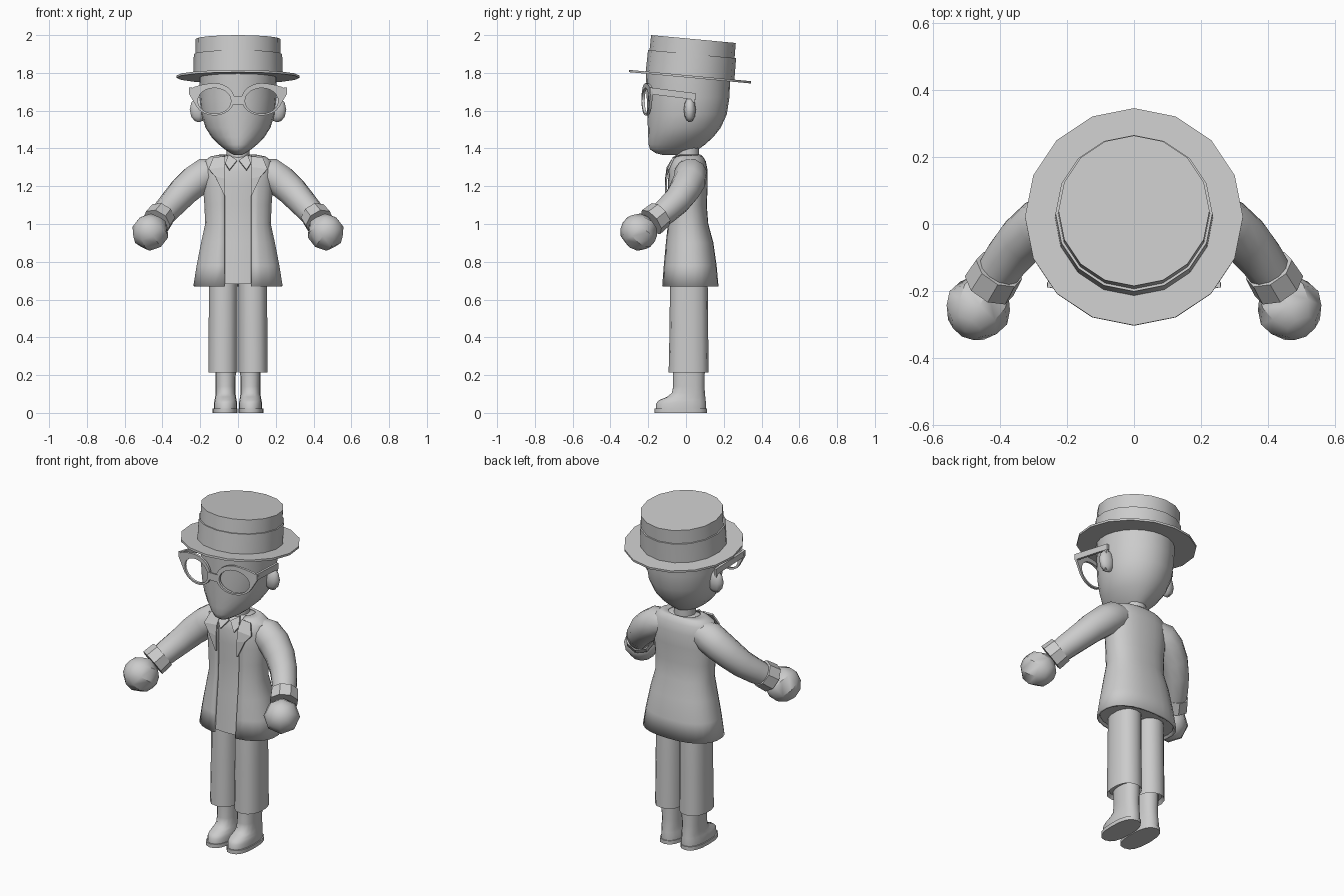
import bpy, bmesh
from math import sin, cos, pi, asin, radians, copysign
from mathutils import Vector

if "Cube" in bpy.data.objects:
    bpy.data.objects.remove(bpy.data.objects["Cube"])


def skin(name, rings, wrap=True, loop=False, caps=(True, True), angle=35, thick=0):
    """Bridge equal-length point rings into a surface."""
    bm = bmesh.new()
    vs = [[bm.verts.new(p) for p in r] for r in rings]
    n = len(vs[0])
    pairs = list(zip(vs, vs[1:])) + ([(vs[-1], vs[0])] if loop else [])
    for a, b in pairs:
        for i in range(n if wrap else n - 1):
            j = (i + 1) % n
            bm.faces.new((a[i], a[j], b[j], b[i]))
    if wrap and not loop:
        if caps[0]:
            bm.faces.new(vs[0][::-1])
        if caps[1]:
            bm.faces.new(vs[-1])
    bmesh.ops.recalc_face_normals(bm, faces=bm.faces)
    me = bpy.data.meshes.new(name)
    bm.to_mesh(me)
    bm.free()
    ob = bpy.data.objects.new(name, me)
    bpy.context.collection.objects.link(ob)
    if thick:
        m = ob.modifiers.new("thickness", 'SOLIDIFY')
        m.thickness, m.offset = thick, 0
    bpy.ops.object.select_all(action='DESELECT')
    ob.select_set(True)
    bpy.context.view_layer.objects.active = ob
    if angle:
        bpy.ops.object.shade_smooth_by_angle(angle=radians(angle))
    return ob


def oval(z, hw, yf, yb, cx=0, n=16, e=1.0, gap=0):
    """Horizontal superellipse ring starting at the front; gap leaves an opening."""
    a0 = asin((gap / hw) ** (1 / e)) if gap else 0
    pts = []
    for i in range(n + (1 if gap else 0)):
        a = a0 + (2 * pi - 2 * a0) * i / n
        p = lambda v: copysign(abs(v) ** e, v)
        pts.append((cx + hw * p(sin(a)), (yf + yb) / 2 - (yb - yf) / 2 * p(cos(a)), z))
    return pts


def tube(path, radii, n=10):
    """Round rings that follow a path."""
    path = [Vector(p) for p in path]
    rings = []
    for i, p in enumerate(path):
        d = (path[min(i + 1, len(path) - 1)] - path[max(i - 1, 0)]).normalized()
        u = d.cross(Vector((0.5, 0.7, 0.5))).normalized()
        v = d.cross(u)
        rings.append([p + radii[i] * (u * cos(2 * pi * k / n) + v * sin(2 * pi * k / n)) for k in range(n)])
    return rings


def flip(rings, s):
    return [[(s * p[0], p[1], p[2]) for p in r] for r in rings]


def bar(path, w, h, axis):
    """Rectangular rings, w across x and h across the given axis."""
    return [[(x + a * w / 2, y + b * h / 2 * (axis == 'y'), z + b * h / 2 * (axis == 'z'))
             for a, b in ((-1, -1), (1, -1), (1, 1), (-1, 1))] for x, y, z in path]


# Straw hat, tilted back
disc = lambda prof: [oval(z, r, -r, r) for r, z in prof]
for name, prof in (("hat_brim", [(.325, -.006), (.325, .006)]),
                   ("hat_band", [(.236, 0), (.234, .12)]),
                   ("hat_crown", [(.228, .0), (.225, .2)])):
    hat = skin(name, disc(prof), angle=30)
    hat.location = (0, .021, 1.78)
    hat.rotation_euler.x = radians(-5.3)

# Head and neck
skin("head", [oval(*r, n=24) for r in (
    (1.365, .02, -.12, -.01), (1.375, .04, -.16, .03), (1.395, .07, -.19, .065),
    (1.42, .1, -.198, .1), (1.46, .14, -.2, .145), (1.51, .172, -.202, .184),
    (1.58, .194, -.205, .216), (1.67, .203, -.208, .23), (1.8, .205, -.212, .235))], angle=45)
skin("neck", [oval(1.3, .06, -.05, .07, n=12), oval(1.43, .06, -.05, .07, n=12)])

# Jacket shell, open down the front, and shirt body inside it
coat = [(.67, .238, -.13, .172), (.78, .22, -.122, .162), (.9, .196, -.112, .145),
        (1.0, .174, -.102, .118), (1.1, .178, -.1, .11), (1.2, .186, -.1, .115),
        (1.28, .188, -.098, .115), (1.33, .18, -.085, .105), (1.352, .15, -.065, .092), (1.362, .1, -.05, .08)]
skin("jacket", [oval(z, w - .006, f + .006, b - .006, n=24, e=.85, gap=.07) for z, w, f, b in coat],
     wrap=False, thick=.012, angle=40)
skin("shirt", [oval(z + (.012 if i == 0 else 0), w - .016, f + .016, b - .016, n=20, e=.85)
               for i, (z, w, f, b) in enumerate(coat)], angle=40)

# Glasses bridge
skin("glasses_bridge", bar([(-.03, -.233, 1.655), (.03, -.233, 1.655)], 0, .03, 'z'), thick=.015, angle=0)

for s, side in ((1, "left"), (-1, "right")):
    # Glasses rim with upswept outer corner
    rings = []
    for i in range(24):
        t = 2 * pi * i / 24
        k = max(0, cos(t - .55)) ** 8
        inner = (.125 + .088 * cos(t), 1.652 + .068 * sin(t))
        outer = (.125 + .106 * cos(t) + .043 * k, 1.66 + .086 * sin(t) + .006 * k)
        rings.append([(x, -.24 + .2 * x + d, z) for (x, z), d in
                      ((inner, 0), (outer, 0), (outer, .014), (inner, .014))])
    skin(side + "_glasses_rim", flip(rings, s), loop=True, angle=30)

    # Temple arm with its hook
    skin(side + "_glasses_temple", flip(bar([(.252, -.19, 1.705), (.225, .05, 1.675)], .014, .035, 'z'), s), angle=0)
    skin(side + "_temple_hook", flip(bar([(.225, .035, 1.68), (.222, .02, 1.545)], .014, .025, 'y'), s), angle=0)

    # Ear
    skin(side + "_ear", flip([oval(1.605 + .066 * sin(a), .05 * cos(a), .02 - .032 * cos(a), .02 + .032 * cos(a), .208, 10)
                              for a in (-1.5, -1.1, -.6, 0, .6, 1.1, 1.5)], s), angle=60)

    # Lapel and shirt collar point
    lapel = [[(.068, -.06, 1.355), (.13, -.066, 1.352)], [(.068, -.098, 1.3), (.155, -.094, 1.29)],
             [(.068, -.106, 1.24), (.12, -.104, 1.25)], [(.068, -.106, 1.15), (.072, -.106, 1.15)]]
    skin(side + "_lapel", flip(lapel, s), wrap=False, thick=.01, angle=0)
    collar = [[(.005, -.075, 1.335), (.05, -.05, 1.365)], [(.045, -.1, 1.285), (.068, -.085, 1.32)]]
    skin(side + "_shirt_collar", flip(collar, s), wrap=False, thick=.01, angle=0)

    # Sleeve, cuff and fist
    sleeve = tube([(.11, .025, 1.28), (.17, .025, 1.265), (.225, .018, 1.228), (.285, -.01, 1.175),
                   (.335, -.05, 1.12), (.38, -.105, 1.07), (.43, -.18, 1.01)],
                  [.07, .088, .087, .082, .075, .069, .06], 12)
    skin(side + "_sleeve", flip(sleeve, s), angle=60)
    a, b = (.402, -.135, 1.05), (.432, -.185, 1.01)
    cuff = tube([a, a, b, b], [.055, .076, .08, .055], 8)
    for r, q in ((0, a), (1, a), (2, b), (3, b)):
        d = (Vector(b) - Vector(a)).normalized()
        u = d.cross(Vector((0.5, 0.7, 0.5))).normalized()
        v = d.cross(u)
        rad = (.055, .076, .08, .055)[r]
        cuff[r] = [Vector(q) + rad * (u * cos(pi * k / 4) + v * sin(pi * k / 4)) for k in range(8)]
    skin(side + "_cuff", flip(cuff, s), angle=20)
    bpy.ops.mesh.primitive_uv_sphere_add(segments=8, ring_count=6, radius=.099, location=(s * .464, -.25, .957))
    fist = bpy.context.object
    fist.name = side + "_fist"
    fist.rotation_euler = (radians(55), 0, s * radians(30))
    bpy.ops.object.shade_smooth_by_angle(angle=radians(35))

    # Trouser leg, open at the hem
    leg = [oval(z, w, f, b, s * c, 14, .85) for z, w, f, b, c in (
        (.235, .066, -.078, .106, .079), (.215, .079, -.092, .12, .08), (.45, .078, -.087, .117, .079),
        (.68, .077, -.085, .115, .078), (.8, .075, -.08, .11, .077))]
    skin(side + "_trouser_leg", leg, angle=40)

    # Boot and sole
    skin(side + "_sole", [oval(z, .066, -.166, .11, s * .068, 16, .8) for z in (0, .022)], angle=40)
    boot = [oval(z, w, f, b, s * .066, 16, .85) for z, w, f, b in (
        (.02, .062, -.16, .106), (.05, .062, -.158, .106), (.068, .058, -.142, .104),
        (.085, .055, -.1, .102), (.105, .053, -.075, .1), (.14, .053, -.068, .098), (.25, .055, -.07, .1))]
    skin(side + "_boot", boot, angle=50)
